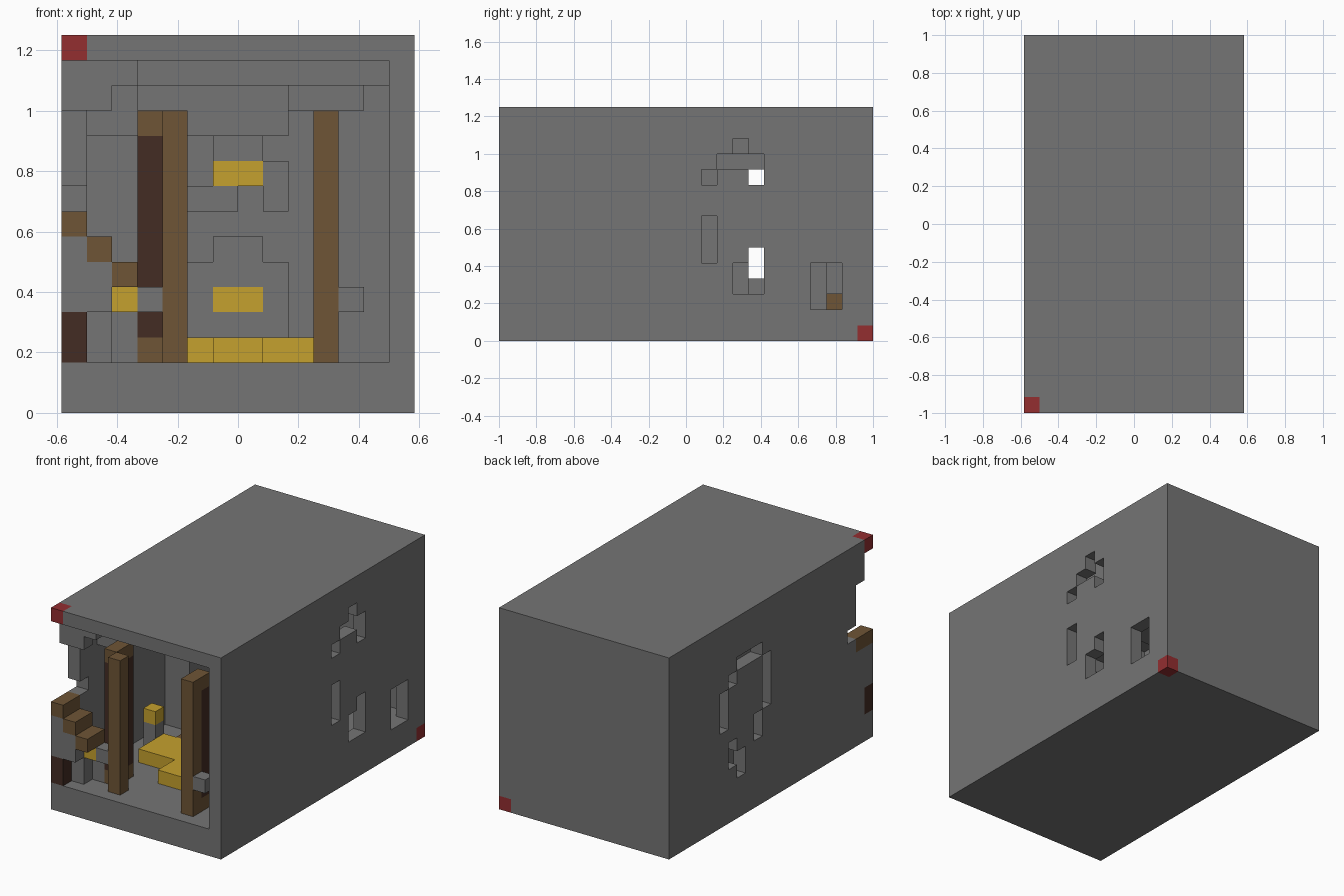
import bpy, bmesh
from itertools import product
from mathutils import Vector

U = 1 / 12                 # block size
NX, NY, NZ = 14, 24, 15    # overall size in blocks

old = bpy.data.objects.get("Cube")
if old:
    bpy.data.objects.remove(old, do_unlink=True)


def material(name, rgb):
    lin = [((c / 255 + 0.055) / 1.055) ** 2.4 for c in rgb] + [1]
    m = bpy.data.materials.new(name)
    m.use_nodes = True
    m.diffuse_color = lin
    m.node_tree.nodes["Principled BSDF"].inputs["Base Color"].default_value = lin
    return m


STONE = material("stone grey", (117, 117, 117))
WOOD = material("timber brown", (110, 85, 54))
DARK = material("dark bark", (67, 44, 36))
GOLD = material("gold", (197, 161, 46))
RED = material("red marker", (147, 46, 48))


def span(v):
    return range(v[0], v[1] + 1) if isinstance(v, tuple) else (v,)


def box(x, y, z):
    """Set of blocks; each axis is one index or an inclusive (first, last)."""
    return set(product(span(x), span(y), span(z)))


def build(name, mat, cells):
    """Outer skin of a set of blocks."""
    bm = bmesh.new()
    verts = {}

    def corner(p):
        if p not in verts:
            verts[p] = bm.verts.new(((p[0] - NX / 2) * U, (p[1] - NY / 2) * U, p[2] * U))
        return verts[p]

    for c in sorted(cells):
        for axis, side in product(range(3), (0, 1)):
            n = list(c)
            n[axis] += 1 if side else -1
            if tuple(n) in cells:
                continue
            a, b = (axis + 1) % 3, (axis + 2) % 3
            loop = []
            for da, db in ((0, 0), (1, 0), (1, 1), (0, 1)):
                p = list(c)
                p[axis] += side
                p[a] += da
                p[b] += db
                loop.append(corner(tuple(p)))
            bm.faces.new(loop if side else loop[::-1])
    mesh = bpy.data.meshes.new(name)
    bm.to_mesh(mesh)
    bm.free()
    mesh.materials.append(mat)
    ob = bpy.data.objects.new(name, mesh)
    bpy.context.scene.collection.objects.link(ob)
    return ob


# Corner markers
top_mark, low_mark = box(0, 0, 14), box(13, 23, 0)
build("top_marker", RED, top_mark)
build("base_marker", RED, low_mark)

# Hollow shell, open at the front
shell = box((0, 13), (0, 23), (0, 14)) - box((1, 12), (0, 22), (2, 13))
shell -= top_mark | low_mark

# Ragged front edge of the -x wall
shell -= box(0, 0, (2, 3)) | box(0, 0, (7, 13)) | box(0, 1, (7, 11)) | box(0, 2, 8)

# Window gaps in the +x wall
shell -= box(13, 13, 10) | box(13, (14, 16), 11) | box(13, 15, 12) | box(13, 16, 10)
shell -= box(13, 13, (5, 7)) | box(13, 15, (3, 4)) | box(13, 16, (3, 5))
shell -= box(13, (20, 21), (2, 4))

# Window gaps in the -x wall
shell -= box(0, 17, (7, 9)) | box(0, 16, 10) | box(0, (13, 15), 11)
shell -= box(0, 12, (7, 10)) | box(0, 13, (5, 6))
shell -= box(0, 16, (4, 5)) | box(0, 15, (3, 4))
build("shell", STONE, shell)

# Rough stone hanging from the ceiling
ceiling = box(1, 1, (12, 13)) | box(2, 1, 13) | box((2, 12), 2, 13)
ceiling |= box((1, 2), (4, 5), (11, 13)) | box((3, 8), (11, 17), (11, 13))
ceiling |= box((9, 11), (12, 17), (12, 13))
build("ceiling_rock", STONE, ceiling)

# Rock lining the inner walls
build("side_rock", STONE, box((1, 2), (12, 15), (2, 11)) | box(1, (20, 21), (2, 4)))
build("front_rubble", STONE,
      box(1, 0, (4, 5)) | box(1, 1, (2, 3)) | box(2, 2, (2, 3)))
back = box((5, 8), 21, (3, 5)) | box((6, 7), 21, 6) | box((6, 7), 21, 10)
back |= box((5, 6), 21, 8) | box(8, 21, (8, 9))
ore = box((6, 7), 21, 9) | box((6, 7), 21, 4)
build("back_rock", STONE, back - ore)
build("wall_ore", GOLD, ore)

# Timber steps at the broken corner
for i in range(3):
    build(f"step_{i + 1}", WOOD, box(i, (0, 1), 7 - i))
build("corner_log", DARK, box(0, 0, (2, 3)))

# Timber supports beside the entrance
build("left_front_post", WOOD, box(4, 1, (2, 11)))
build("left_back_post", DARK, box(3, (2, 3), (3, 10)))
build("left_post_ends", WOOD, box(3, (2, 3), 11) | box(3, (2, 3), 2))
build("right_front_post", WOOD, box(10, 1, (2, 11)))
build("right_back_post", DARK, box(10, 2, (3, 10)))
build("right_post_ends", WOOD, box(10, 2, 11) | box(10, 2, 2))
for name, x in (("left_bracket", 3), ("right_bracket", 11)):
    build(name, STONE, box(x, 1, 4))

# Lamps along the -x side, and a broken stump
build("front_lamp", GOLD, box(2, 1, 4))
build("middle_lamp", GOLD, box(2, 8, 4))
build("middle_lamp_base", STONE, box(2, 8, (2, 3)))
build("back_lamp", GOLD, box(2, 21, 3))
build("back_lamp_base", WOOD, box(2, 21, 2))
build("stump", WOOD, box((4, 5), 9, 2))

# Gold heap on the floor
build("gold_heap", GOLD,
      box((3, 9), (6, 8), 2) | box((6, 7), (4, 5), 2) | box((8, 9), 5, 2))
